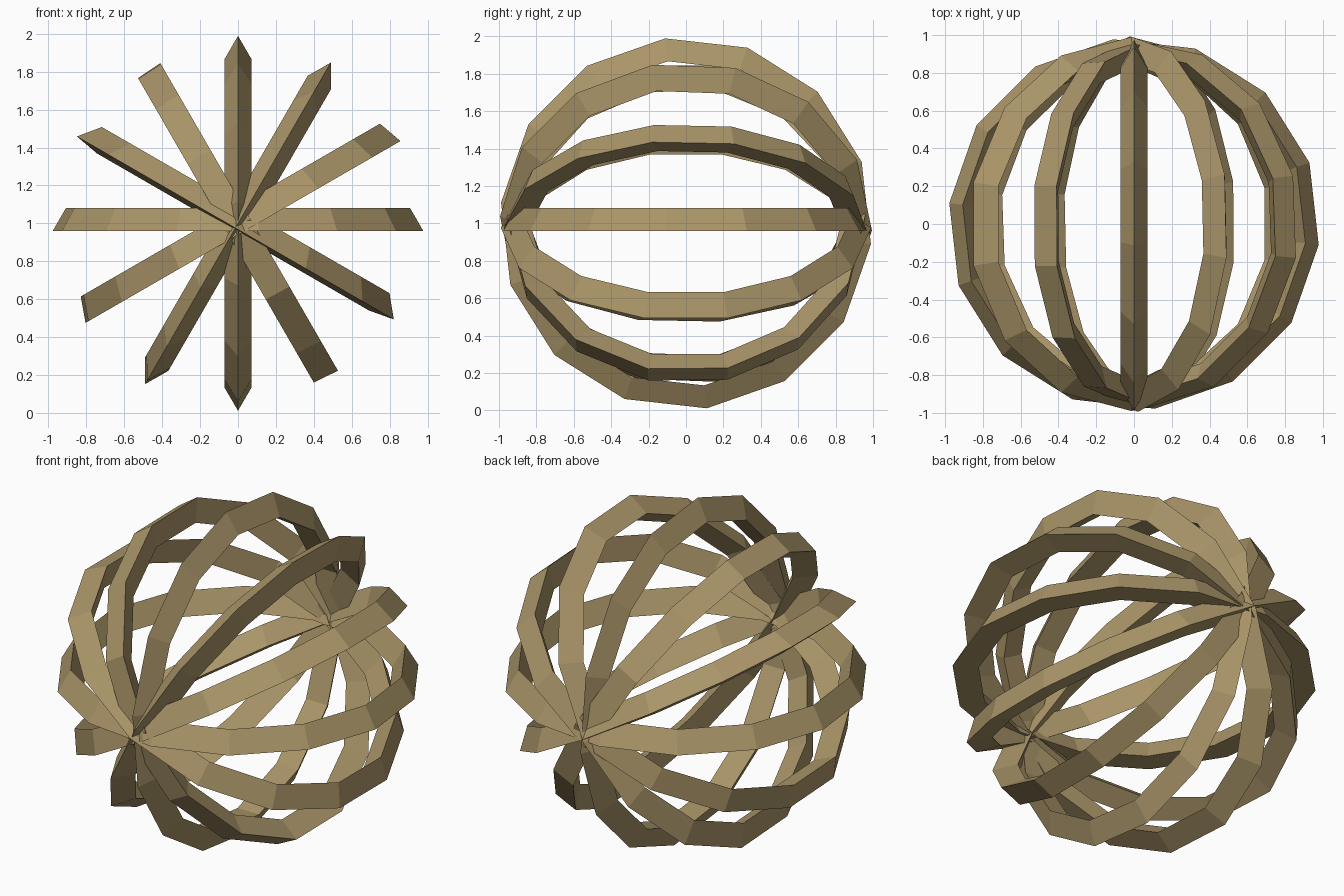
import bpy
from math import cos, sin, radians, tau

if "Cube" in bpy.data.objects:
    bpy.data.objects.remove(bpy.data.objects["Cube"])

SEGMENTS = 14      # straight pieces per hoop
SIDES = 3          # triangular bar
RADIUS = 0.913     # hoop centre line
BAR = 0.082        # bar radius
CENTRE_Z = 1.0

wood = bpy.data.materials.new("tan")
wood.diffuse_color = (0.40, 0.30, 0.14, 1)
wood.use_nodes = True
wood.node_tree.nodes["Principled BSDF"].inputs["Base Color"].default_value = wood.diffuse_color


def hoop(name, tilt, roll, phase):
    """Faceted hoop through both y poles, turned about y by tilt degrees."""
    t = radians(tilt)
    verts, faces = [], []
    for i in range(SEGMENTS):
        p = radians(phase) + tau * i / SEGMENTS
        for j in range(SIDES):
            a = radians(roll) + tau * j / SIDES
            r, n = RADIUS + BAR * cos(a), BAR * sin(a)
            d = r * sin(p)
            verts.append((d * cos(t) - n * sin(t), r * cos(p),
                          CENTRE_Z + d * sin(t) + n * cos(t)))
            k, m = (i + 1) % SEGMENTS, (j + 1) % SIDES
            faces.append((i * SIDES + j, i * SIDES + m,
                          k * SIDES + m, k * SIDES + j))
    mesh = bpy.data.meshes.new(name)
    mesh.from_pydata(verts, [], faces)
    mesh.materials.append(wood)
    mesh.validate()
    obj = bpy.data.objects.new(name, mesh)
    bpy.context.collection.objects.link(obj)
    # consistent outward normals
    import bmesh
    bm = bmesh.new()
    bm.from_mesh(mesh)
    bmesh.ops.recalc_face_normals(bm, faces=bm.faces)
    bm.to_mesh(mesh)
    bm.free()


# six hoops every 30 degrees: tilt, bar roll, facet phase
HOOPS = [(-60, 56, -0.6), (-30, 100, 0), (0, 90, -6.43),
         (30, 80, -2.3), (60, 0, -2.5), (90, 0, -6.43)]
for i, (tilt, roll, phase) in enumerate(HOOPS, 1):
    hoop(f"hoop_{i}", tilt, roll, phase)
